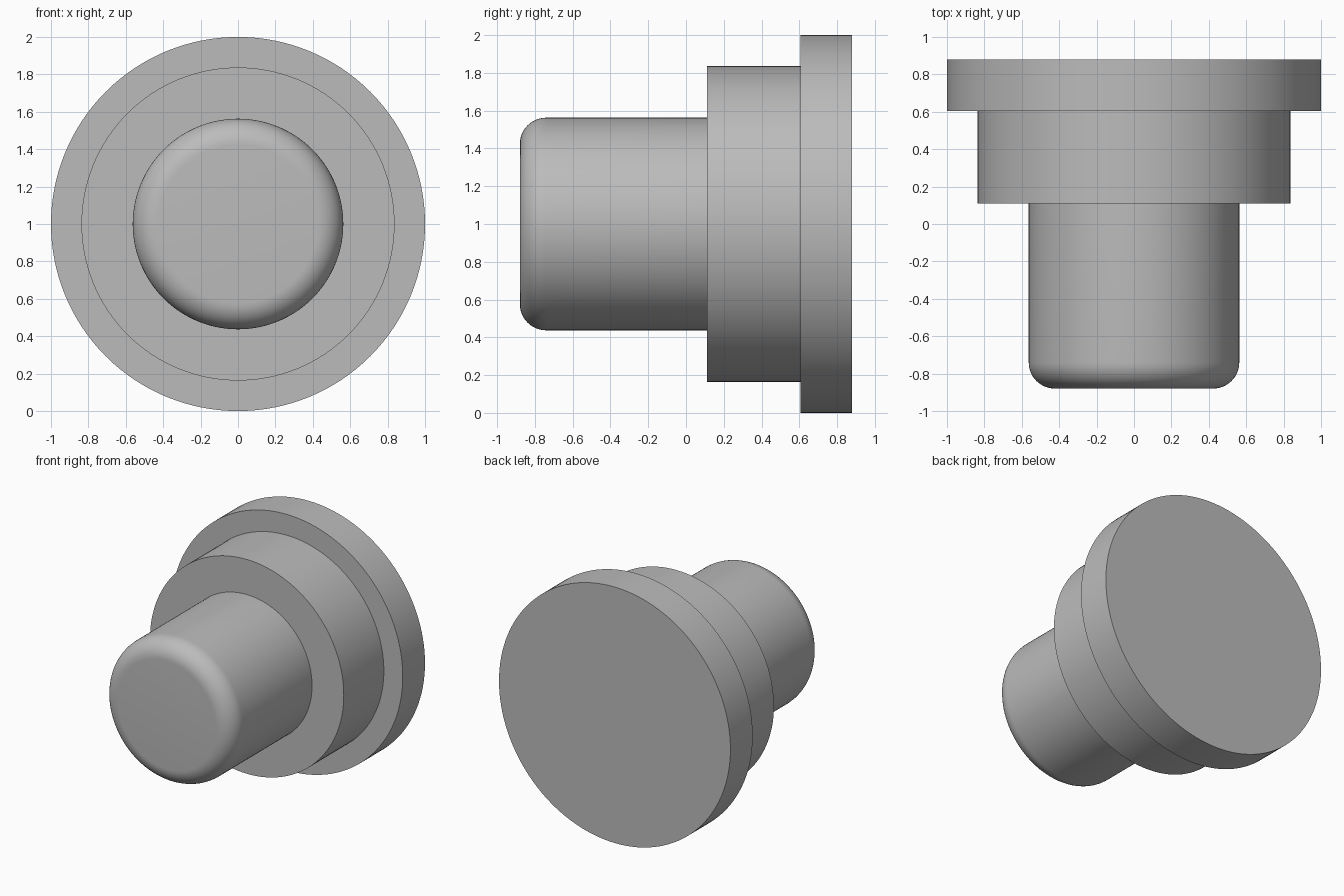
import bpy, bmesh, math
from mathutils import Matrix, Vector

cube = bpy.data.objects.get("Cube")
if cube:
    bpy.data.objects.remove(cube, do_unlink=True)

SEGMENTS = 128
PIN_R, COLLAR_R, FLANGE_R = 0.563, 0.837, 1.0
FRONT, PIN_END, COLLAR_END, BACK = -0.88, 0.11, 0.605, 0.88
FILLET, FILLET_STEPS = 0.14, 12

# Plain grey material
grey = bpy.data.materials.new("plain_grey")
grey.use_nodes = True
colour = (0.5, 0.5, 0.5, 1)
grey.diffuse_color = colour
grey.node_tree.nodes["Principled BSDF"].inputs["Base Color"].default_value = colour

# Half profile as (radius, y): rounded pin nose, then the collar and flange steps
profile = []
for i in range(FILLET_STEPS + 1):
    a = math.pi / 2 * i / FILLET_STEPS
    profile.append((PIN_R - FILLET + FILLET * math.sin(a),
                    FRONT + FILLET - FILLET * math.cos(a)))
profile += [(PIN_R, PIN_END), (COLLAR_R, PIN_END), (COLLAR_R, COLLAR_END),
            (FLANGE_R, COLLAR_END), (FLANGE_R, BACK)]

# Revolve the profile about the y axis, one ring of vertices per point
bm = bmesh.new()
rings = []
for radius, y in profile:
    ring = []
    for s in range(SEGMENTS):
        a = math.tau * s / SEGMENTS
        ring.append(bm.verts.new((radius * math.cos(a), y, 1 + radius * math.sin(a))))
    rings.append(ring)
for r1, r2 in zip(rings, rings[1:]):
    for s in range(SEGMENTS):
        t = (s + 1) % SEGMENTS
        bm.faces.new((r1[s], r1[t], r2[t], r2[s]))

# Flat end caps
bm.faces.new(rings[0])
bm.faces.new(rings[-1])
bmesh.ops.recalc_face_normals(bm, faces=bm.faces)

mesh = bpy.data.meshes.new("stepped_plug")
bm.to_mesh(mesh)
bm.free()
mesh.materials.append(grey)
plug = bpy.data.objects.new("stepped_plug", mesh)
bpy.context.collection.objects.link(plug)

# Smooth walls and fillet, sharp steps
bpy.context.view_layer.objects.active = plug
plug.select_set(True)
bpy.ops.object.shade_smooth_by_angle(angle=math.radians(30))
